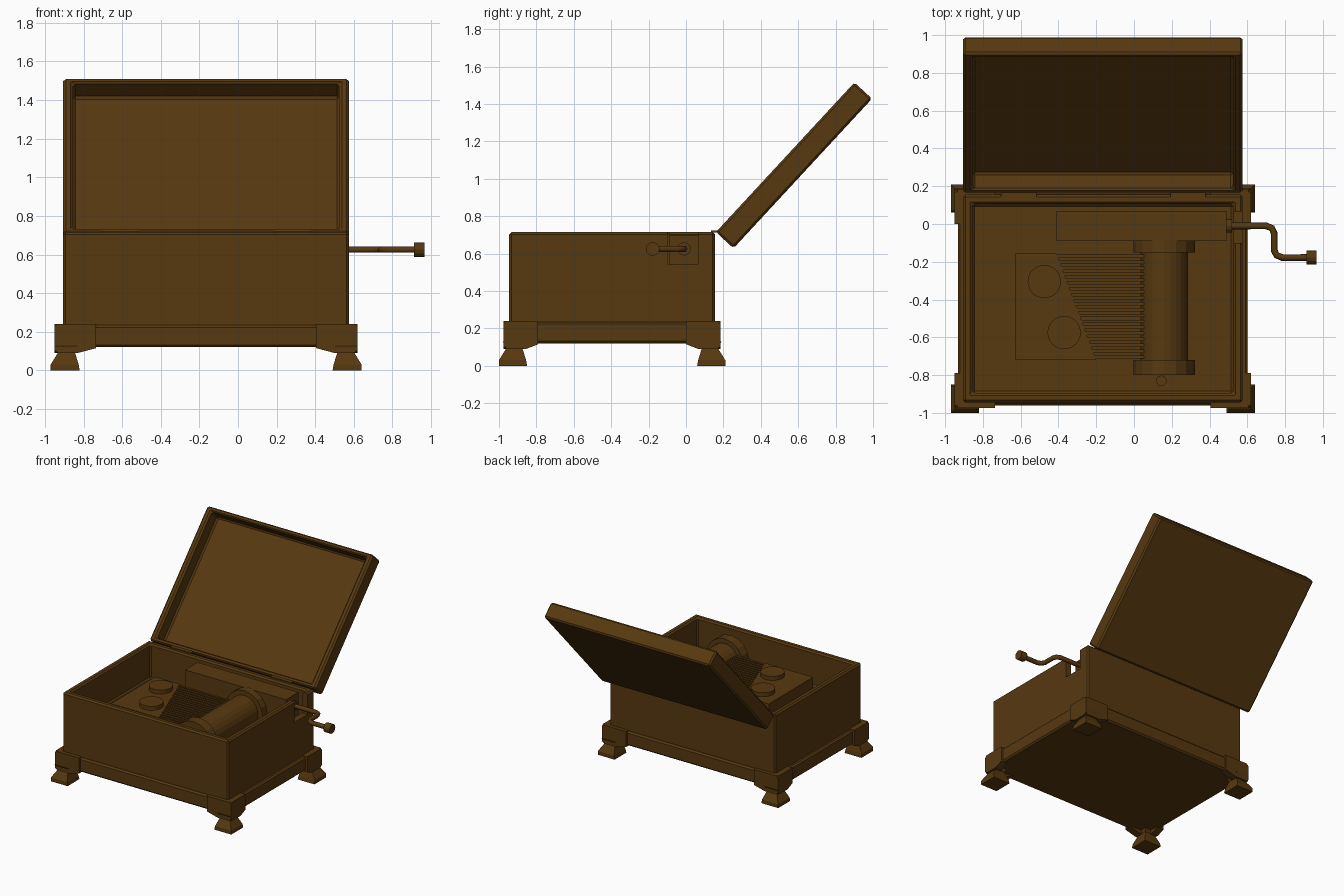
import bpy, bmesh, math
from mathutils import Matrix, Vector

if "Cube" in bpy.data.objects:
    bpy.data.objects.remove(bpy.data.objects["Cube"])

wood = bpy.data.materials.new("dark_brown")
wood.diffuse_color = (0.095, 0.04, 0.005, 1)
wood.use_nodes = True
wood.node_tree.nodes["Principled BSDF"].inputs["Base Color"].default_value = wood.diffuse_color
CX, CY = -0.165, -0.395          # centre of the box body


def finish(name, bm, bevel=0.0):
    bmesh.ops.recalc_face_normals(bm, faces=bm.faces)
    me = bpy.data.meshes.new(name)
    bm.to_mesh(me)
    bm.free()
    ob = bpy.data.objects.new(name, me)
    bpy.context.collection.objects.link(ob)
    me.materials.append(wood)
    if bevel:
        m = ob.modifiers.new("bevel", 'BEVEL')
        m.width, m.segments, m.limit_method = bevel, 1, 'ANGLE'
    return ob


def add_box(bm, x0, x1, y0, y1, z0, z1):
    mat = Matrix.Translation(((x0 + x1) / 2, (y0 + y1) / 2, (z0 + z1) / 2)) @ \
        Matrix.Diagonal((x1 - x0, y1 - y0, z1 - z0, 1))
    return bmesh.ops.create_cube(bm, size=1, matrix=mat)


def box(name, *dims, bevel=0.0):
    bm = bmesh.new()
    add_box(bm, *dims)
    return finish(name, bm, bevel)


def hollow_box(name, dims, wall, depth, bevel):
    """Box with a recess sunk into its top face."""
    bm = bmesh.new()
    add_box(bm, *dims)
    bm.normal_update()
    top = max(bm.faces, key=lambda f: f.calc_center_median().z)
    bmesh.ops.inset_region(bm, faces=[top], thickness=wall)
    new = bmesh.ops.extrude_discrete_faces(bm, faces=[top])["faces"]
    bmesh.ops.translate(bm, verts=new[0].verts, vec=(0, 0, -depth))
    return finish(name, bm, bevel)


def cylinder(name, p0, p1, r, n):
    p0, p1 = Vector(p0), Vector(p1)
    d = p1 - p0
    bm = bmesh.new()
    mat = Matrix.Translation((p0 + p1) / 2) @ d.to_track_quat('Z', 'Y').to_matrix().to_4x4()
    bmesh.ops.create_cone(bm, cap_ends=True, segments=n, radius1=r, radius2=r,
                          depth=d.length, matrix=mat)
    return finish(name, bm)


def add_prism(bm, pts, shift):
    face = bm.faces.new([bm.verts.new(p) for p in pts])
    ext = bmesh.ops.extrude_face_region(bm, geom=[face])["geom"]
    bmesh.ops.translate(bm, verts=[v for v in ext if isinstance(v, bmesh.types.BMVert)], vec=shift)


# Box body with a notch in the right wall for the crank
body = hollow_box("box_body", (CX - .74, CX + .74, CY - .55, CY + .55, .13, .715), .07, .275, .012)
cutter = box("notch_cutter", .48, .7, -.10, .065, .545, .8)
cutter.hide_render = True
cutter.hide_viewport = True
cut = body.modifiers.new("notch", 'BOOLEAN')
cut.object, cut.solver = cutter, 'EXACT'

# Plinth
box("plinth", CX - .767, CX + .767, CY - .565, CY + .565, .12, .235, bevel=.012)

# Corner brackets and flared feet, mirrored to four corners
for sx, xn in ((-1, "left"), (1, "right")):
    for sy, yn in ((-1, "front"), (1, "back")):
        bm = bmesh.new()
        prof = [(.785, .225), (.77, .24), (.57, .24), (.57, .115), (.665, .09), (.765, .09), (.785, .105)]
        add_prism(bm, [(CX + sx * a, CY + sy * .58, z) for a, z in prof], (0, -sy * .06, 0))
        add_prism(bm, [(CX + sx * .785, CY + sy * (a - .205 if a > .6 else .395), z) for a, z in prof],
                  (-sx * .06, 0, 0))
        finish(f"{yn}_{xn}_corner_bracket", bm)

        bm = bmesh.new()
        rings = []
        # (height, inner edge inset, outer edge) measured from the foot's outer corner
        for z, inner, outer in ((0, .15, 0), (.03, .145, 0), (.095, .125, .04), (.13, .14, .02)):
            xs = [CX + sx * (.805 - outer), CX + sx * (.805 - inner)]
            ys = [CY + sy * (.605 - outer), CY + sy * (.605 - inner)]
            rings.append([bm.verts.new((x, y, z)) for x, y in
                          ((xs[0], ys[0]), (xs[1], ys[0]), (xs[1], ys[1]), (xs[0], ys[1]))])
        for a, b in zip(rings, rings[1:]):
            for i in range(4):
                j = (i + 1) % 4
                bm.faces.new((a[i], a[j], b[j], b[i]))
        bm.faces.new(rings[0])
        bm.faces.new(rings[-1])
        finish(f"{yn}_{xn}_foot", bm)

# Open lid, hollow inside, swung about the rear top edge
lid = hollow_box("lid", (-.74, .74, 0, 1.09, -.128, 0), .072, .115, .012)
for v in lid.data.vertices:      # recess sits a little nearer the hinge and lid edge
    if abs(v.co.x) < .7:
        v.co.y += -.017 if v.co.y < .5 else .017
lid.location = (CX, .16, .715)
lid.rotation_euler = (math.radians(47.2), 0, 0)

# Hinges
for name, x in (("left_hinge", -.61), ("right_hinge", .285)):
    box(name, x - .093, x + .093, .135, .19, .713, .722)

# Gear housing
box("gear_housing", -.41, .49, -.09, .07, .43, .70)

# Comb: slanted plate and teeth
Y0, Y1 = -.72, -.155
slant = lambda y: -.20 + (y - Y0) / (Y1 - Y0) * -.21
bm = bmesh.new()
add_prism(bm, [(-.63, Y0, .43), (slant(Y0), Y0, .43), (slant(Y1), Y1, .43), (-.63, Y1, .43)], (0, 0, .18))
finish("comb_plate", bm)
bm = bmesh.new()
n = 18
for i in range(n):
    y = Y0 + (i + .5) * (Y1 - Y0) / n
    add_box(bm, slant(y) - .02, .06, y - .009, y + .009, .59, .608)
finish("comb_teeth", bm)
for i, (x, y) in enumerate(((-.475, -.305), (-.37, -.575))):
    ob = cylinder(f"comb_screw_{i + 1}", (x, y, .58), (x, y, .642), .088, 24)

# Drum with end caps
DX, DZ = .16, .545
cylinder("drum", (DX, -.73, DZ), (DX, -.14, DZ), .125, 24)
cylinder("drum_front_cap", (DX, -.80, DZ), (DX, -.72, DZ), .163, 16)
cylinder("drum_back_cap", (DX, -.15, DZ), (DX, -.085, DZ), .163, 16)
cylinder("drum_pin", (.145, -.83, .43), (.145, -.83, .56), .028, 12)

# Crank rod swept along a bent path
cu = bpy.data.curves.new("crank_rod", 'CURVE')
cu.dimensions = '3D'
cu.bevel_depth, cu.bevel_resolution, cu.use_fill_caps = .018, 1, True
path = [(.48, -.01), (.70, -.01), (.73, -.022), (.742, -.05), (.742, -.14), (.755, -.165), (.785, -.178), (.94, -.178)]
sp = cu.splines.new('POLY')
sp.points.add(len(path) - 1)
for p, (x, y) in zip(sp.points, path):
    p.co = (x, y, .625, 1)
cu.materials.append(wood)
bpy.context.collection.objects.link(bpy.data.objects.new("crank_rod", cu))
cylinder("crank_collar", (.485, -.01, .625), (.52, -.01, .625), .036, 12)
cylinder("crank_knob", (.912, -.178, .625), (.967, -.178, .625), .037, 12)
